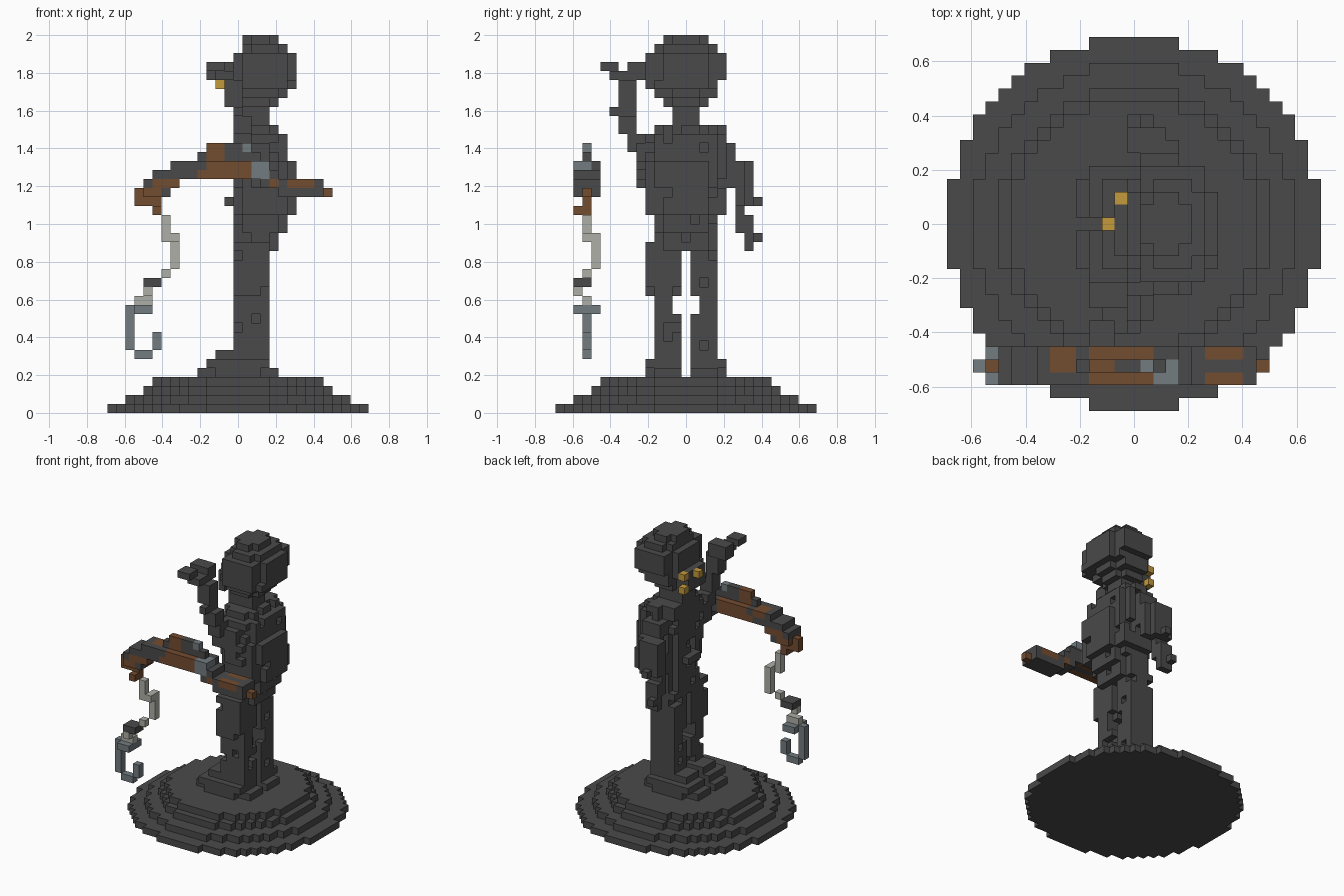
import bpy
import bmesh
import random
from mathutils import Vector

random.seed(4)
V = 2 / 42  # edge length of one block

cube = bpy.data.objects.get("Cube")
if cube:
    bpy.data.objects.remove(cube, do_unlink=True)

COLOURS = {
    "dark_grey": (0.068, 0.068, 0.068),
    "brown": (0.17, 0.072, 0.03),
    "gold": (0.55, 0.32, 0.045),
    "pale_grey": (0.43, 0.43, 0.39),
    "blue_grey": (0.17, 0.2, 0.215),
}
NAMES = list(COLOURS)
MATERIALS = []
for name, rgb in COLOURS.items():
    mat = bpy.data.materials.new(name)
    mat.use_nodes = True
    mat.diffuse_color = (*rgb, 1)
    bsdf = next(n for n in mat.node_tree.nodes if n.type == "BSDF_PRINCIPLED")
    bsdf.inputs["Base Color"].default_value = (*rgb, 1)
    MATERIALS.append(mat)

AXES = [(Vector(n), Vector(u), Vector(w)) for n, u, w in (
    ((1, 0, 0), (0, 1, 0), (0, 0, 1)),
    ((0, 1, 0), (0, 0, 1), (1, 0, 0)),
    ((0, 0, 1), (1, 0, 0), (0, 1, 0)))]


def build(name, cells):
    """Make one object from a dict of block position -> colour name, outer faces only."""
    bm = bmesh.new()
    for cell, colour in cells.items():
        centre = Vector(cell) + Vector((0, 0, 0.5))
        for n, u, w in AXES:
            for s in (1, -1):
                if tuple(int(c) for c in Vector(cell) + n * s) in cells:
                    continue
                mid = centre + n * s / 2
                corners = [mid + (u * a + w * b * s) / 2
                           for a, b in ((-1, -1), (1, -1), (1, 1), (-1, 1))]
                face = bm.faces.new([bm.verts.new(c * V) for c in corners])
                face.material_index = NAMES.index(colour)
    bmesh.ops.remove_doubles(bm, verts=bm.verts, dist=V / 100)
    mesh = bpy.data.meshes.new(name)
    bm.to_mesh(mesh)
    bm.free()
    for mat in MATERIALS:
        mesh.materials.append(mat)
    obj = bpy.data.objects.new(name, mesh)
    bpy.context.collection.objects.link(obj)


def box(x, y, z, colour="dark_grey"):
    """Blocks between inclusive (low, high) limits."""
    return {(i, j, k): colour for i in range(x[0], x[1] + 1)
            for j in range(y[0], y[1] + 1) for k in range(z[0], z[1] + 1)}


def oval(x, y, z, power=2):
    """Upright rounded slab that fills the given limits."""
    cx, cy = sum(x) / 2, sum(y) / 2
    rx, ry = (x[1] - x[0] + 1) / 2, (y[1] - y[0] + 1) / 2
    return {c: m for c, m in box(x, y, z).items()
            if abs((c[0] - cx) / rx) ** power + abs((c[1] - cy) / ry) ** power <= 1}


def merge(*parts):
    cells = {}
    for part in parts:
        cells.update(part)
    return cells


def weather(cells, chance):
    """Chip random blocks off the rounded flanks."""
    def exposed(c):
        i, j, k = c
        return sum(n not in cells for n in
                   ((i + 1, j, k), (i - 1, j, k), (i, j + 1, k), (i, j - 1, k)))
    return {c: m for c, m in cells.items()
            if not (exposed(c) and random.random() < chance)}


# Stepped round base
build("base", merge(*(oval((-r, r), (-r, r), (k, k))
                      for k, r in enumerate((14, 12, 10, 9)))))

# Legs with narrow knees and stepped feet, one each side of the gap
for name, s in (("right", -1), ("left", 1)):
    def side(a, b):
        return tuple(sorted((s * a, s * b)))
    build(name + "_leg", merge(
        weather(oval((0, 3), side(1, 4 if s < 0 else 3), (13, 18), 4), 0.08),
        oval((0, 3), side(2, 3), (11, 12), 4),
        weather(oval((0, 3), side(1, 3), (7, 10), 4), 0.08)))
    build(name + "_foot", merge(
        box((-4, 4), side(1, 3), (4, 4)),
        box((-2, 2), side(4, 4), (4, 4)),
        box((-3, 3), side(1, 4), (5, 5)),
        box((-2, 3), side(1, 3), (6, 6))))

# Torso, from hips to shoulders
build("torso", weather(merge(
    oval((0, 4), (-3, 3), (18, 19), 3),
    oval((0, 5), (-3, 3), (20, 21), 3),
    oval((0, 6), (-4, 4), (22, 24), 2.5),
    oval((0, 6), (-5, 4), (25, 27), 2.5),
    oval((0, 5), (-4, 4), (28, 30), 3),
    oval((0, 4), (-3, 4), (31, 31), 3),
    box((-1, -1), (-1, 1), (23, 23))), 0.1))

# Neck and head
build("neck", box((0, 3), (-1, 1), (32, 33)))
build("head", merge(
    oval((0, 4), (-2, 2), (34, 34)),
    oval((0, 5), (-3, 3), (35, 35)),
    oval((0, 6), (-4, 3), (36, 36), 2.5),
    oval((0, 6), (-4, 4), (37, 39), 2.5),
    oval((1, 5), (-3, 3), (40, 40), 2.5),
    oval((1, 4), (-2, 2), (41, 41), 2.5),
    box((-1, -1), (-2, 1), (34, 36))))
build("mouth_ornament", merge(
    box((-2, -2), (0, 0), (36, 36), "gold"),
    box((-1, -1), (2, 2), (36, 36), "gold"),
    box((-1, -1), (2, 2), (34, 34), "gold")))

# Raised right arm and hand
build("right_arm", merge(
    box((0, 3), (-5, -4), (27, 29)),
    box((0, 1), (-6, -5), (29, 30)),
    box((0, 1), (-7, -6), (31, 32)),
    box((0, 0), (-8, -6), (33, 33)),
    box((-1, 0), (-7, -6), (34, 36))))
build("right_hand", merge(
    box((-2, -1), (-8, -6), (37, 37)),
    box((-3, -2), (-9, -8), (38, 38)),
    box((-3, -1), (-6, -5), (37, 38))))

# Hanging left arm and hand
build("left_arm", merge(
    box((1, 3), (5, 5), (25, 29)),
    box((0, 3), (6, 6), (23, 27)),
    box((0, 2), (7, 7), (23, 27)),
    box((0, 1), (6, 6), (20, 22))))
build("left_hand", merge(
    box((0, 1), (7, 7), (18, 21)),
    box((0, 0), (8, 8), (19, 19)),
    box((1, 1), (8, 8), (23, 23))))


# Arched rod: (first column, last column, low, high)
def rod_colour(i, j, k):
    if i in (-3, -2) or (i in (-1, 0, 1) and k < 28 and j != -11):
        return "brown"
    if (i, k) == (1, 29) or (i in (2, 3) and k in (26, 27) and j < -10):
        return "blue_grey"
    if i < -8 and k < 25 or (i in (-9, -8, -7) and k == 25):
        return "brown"
    if (i in (-6, -5) and k == 27 and j != -12) or (i == -4 and k == 26):
        return "brown"
    if (i in (6, 7, 8) and k == 25 and j != -11) or i == 10 or (i, k) == (4, 25):
        return "brown"
    return "dark_grey"


rod = {}
for first, last, low, high in (
        (-11, -11, 23, 24), (-10, -10, 23, 25), (-9, -9, 22, 26), (-8, -8, 24, 26),
        (-7, -7, 25, 27), (-6, -5, 26, 27), (-4, -4, 26, 28), (-3, 1, 26, 29),
        (2, 2, 26, 28), (3, 3, 25, 27), (4, 4, 25, 26), (5, 9, 24, 25), (10, 10, 24, 24)):
    for i, j, k in box((first, last), (-12, -10), (low, high)):
        narrow = k > 27 or k == 23 or abs(i) > 10 - (i > 0) or (k == 22 and j == -10)
        if j == -11 or not narrow:
            rod[i, j, k] = rod_colour(i, j, k)
build("arched_rod", rod)

# Line and hook hanging from the rod tip
build("hanging_line", merge(
    box((-8, -8), (-11, -11), (19, 21), "pale_grey"),
    box((-7, -7), (-10, -10), (16, 18), "pale_grey"),
    box((-7, -7), (-11, -10), (19, 19), "pale_grey"),
    box((-8, -8), (-11, -11), (15, 15), "pale_grey"),
    box((-10, -9), (-12, -11), (14, 14)),
    box((-10, -10), (-12, -12), (13, 13), "pale_grey"),
    box((-11, -10), (-11, -11), (12, 12), "pale_grey")))
build("hook", merge(
    box((-12, -12), (-11, -11), (7, 11), "blue_grey"),
    box((-11, -10), (-12, -10), (11, 11), "blue_grey"),
    box((-11, -10), (-11, -11), (6, 6), "blue_grey"),
    box((-9, -9), (-11, -11), (7, 8), "blue_grey")))
